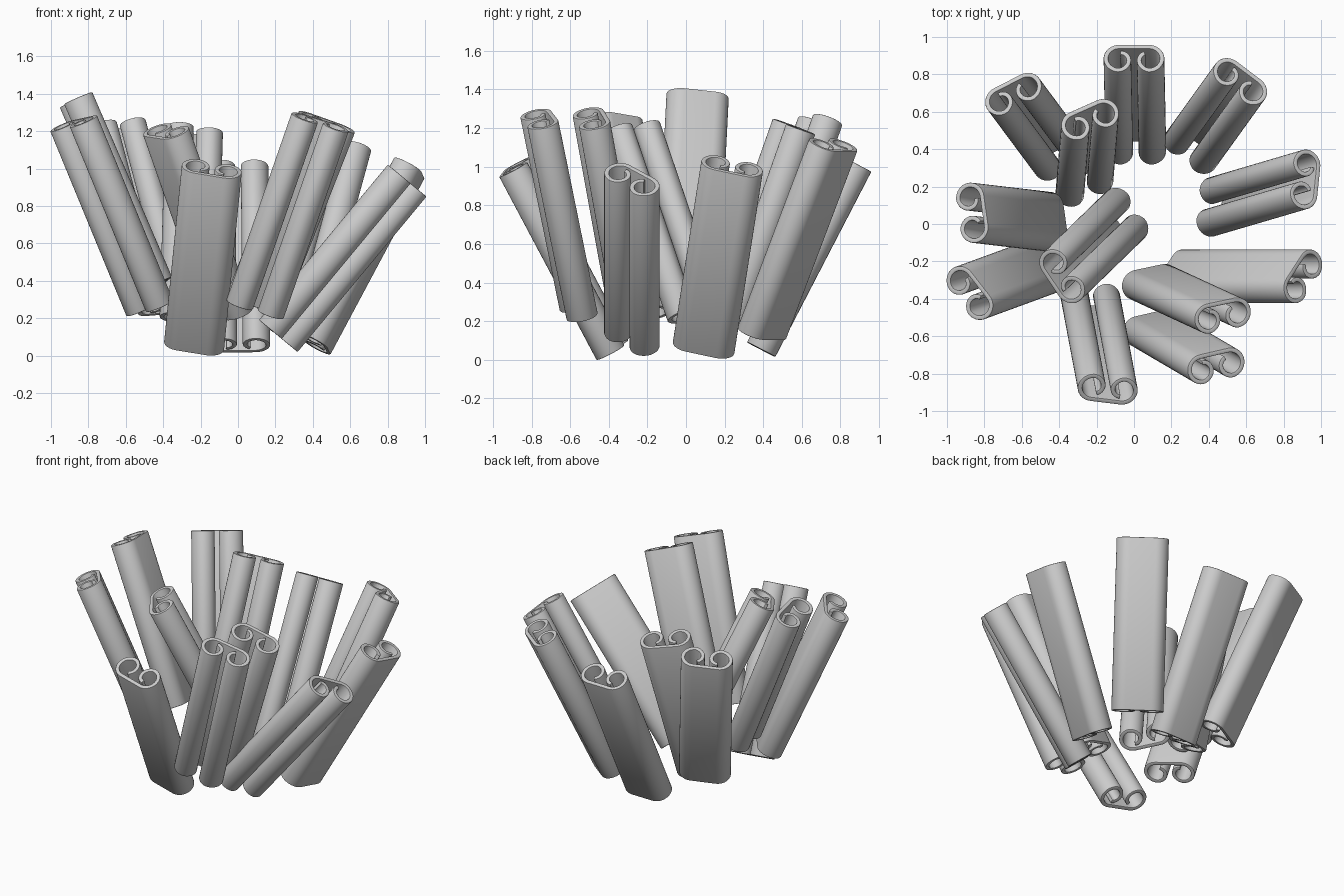
import bpy
from math import sin, cos, tan, pi, radians
from mathutils import Matrix, Vector

cube = bpy.data.objects.get("Cube")
if cube:
    bpy.data.objects.remove(cube, do_unlink=True)

LENGTH = 1.08
CURL_X, CURL_R, THICK = 0.08, 0.07, 0.025

bark = bpy.data.materials.new("light_grey_bark")
bark.use_nodes = True
GREY = (0.6, 0.6, 0.6, 1)
bark.diffuse_color = GREY
bark.node_tree.nodes["Principled BSDF"].inputs["Base Color"].default_value = GREY


def curl(side, sweep, steps=34):
    """Half of the scroll: round the outside, then spiralling inwards."""
    points = []
    for i in range(steps + 1):
        a = radians(sweep) * i / steps
        r = CURL_R - 0.012 * max(0, a - pi)
        points.append((side * (CURL_X + r * sin(a)), r * cos(a)))
    return points


def make_stick_mesh():
    """One sheet rolled in from both edges, thickened, with softened rims."""
    path = curl(-1, 350)[::-1] + curl(1, 325)
    n = len(path)
    verts = [(x, y, z) for z in (0, LENGTH) for x, y in path]
    faces = [(i, i + 1, n + i + 1, n + i) for i in range(n - 1)]
    sheet = bpy.data.meshes.new("rolled_sheet")
    sheet.from_pydata(verts, [], faces)
    helper = bpy.data.objects.new("rolled_sheet", sheet)
    bpy.context.collection.objects.link(helper)
    solid = helper.modifiers.new("thickness", 'SOLIDIFY')
    solid.thickness, solid.offset = THICK, 0
    bevel = helper.modifiers.new("soft_rim", 'BEVEL')
    bevel.width, bevel.segments = 0.005, 2
    bevel.limit_method, bevel.angle_limit = 'ANGLE', radians(50)
    graph = bpy.context.evaluated_depsgraph_get()
    mesh = bpy.data.meshes.new_from_object(helper.evaluated_get(graph))
    bpy.data.objects.remove(helper, do_unlink=True)
    mesh.name = "rolled_stick"
    mesh.materials.clear()
    mesh.materials.append(bark)
    mesh.shade_smooth()
    mesh.set_sharp_from_angle(angle=radians(35))
    return mesh


def place(name, mesh, top, foot, turn):
    """Stand a stick from foot to top; turn is its width direction in plan."""
    top, foot = Vector(top), Vector(foot)
    axis = (top - foot).normalized()
    wide = Vector((cos(radians(turn)), sin(radians(turn)), 0))
    wide.z = -wide.dot(axis) / axis.z
    wide.normalize()
    back = axis.cross(wide)
    middle = (top + foot) / 2 - axis * LENGTH / 2
    obj = bpy.data.objects.new(name, mesh)
    bpy.context.collection.objects.link(obj)
    rot = Matrix((wide, back, axis)).transposed().to_4x4()
    obj.matrix_world = Matrix.Translation(middle) @ rot


# Name, top centre, foot centre, plan angle of the width
STICKS = [
    ("back_stick", (0, .885, 1.01), (.01, .39, .055), 0),
    ("back_left_stick", (.57, .765, 1.12), (.30, .39, .13), -37),
    ("left_stick", (.92, .24, 1.01), (.41, .09, .055), -96),
    ("left_front_stick", (.90, -.28, .93), (.22, -.28, .11), 57),
    ("front_left_inner_stick", (.475, -.49, 1.25), (.085, -.31, .26), 12),
    ("front_left_outer_stick", (.44, -.76, 1.25), (.09, -.555, .245), 13),
    ("front_stick", (-.14, -.885, 1.0), (-.235, -.38, .05), 173),
    ("front_right_inner_stick", (-.385, -.28, 1.2), (-.045, .05, .23), 124),
    ("front_right_outer_stick", (-.88, -.37, 1.245), (-.47, -.22, .25), -52),
    ("right_stick", (-.865, .06, 1.365), (-.44, .01, .38), -82),
    ("back_right_outer_stick", (-.645, .695, 1.235), (-.385, .345, .25), 27),
    ("back_right_inner_stick", (-.235, .56, 1.21), (-.265, .2, .19), 24),
]
stick = make_stick_mesh()
for name, top, foot, turn in STICKS:
    place(name, stick, top, foot, turn)
